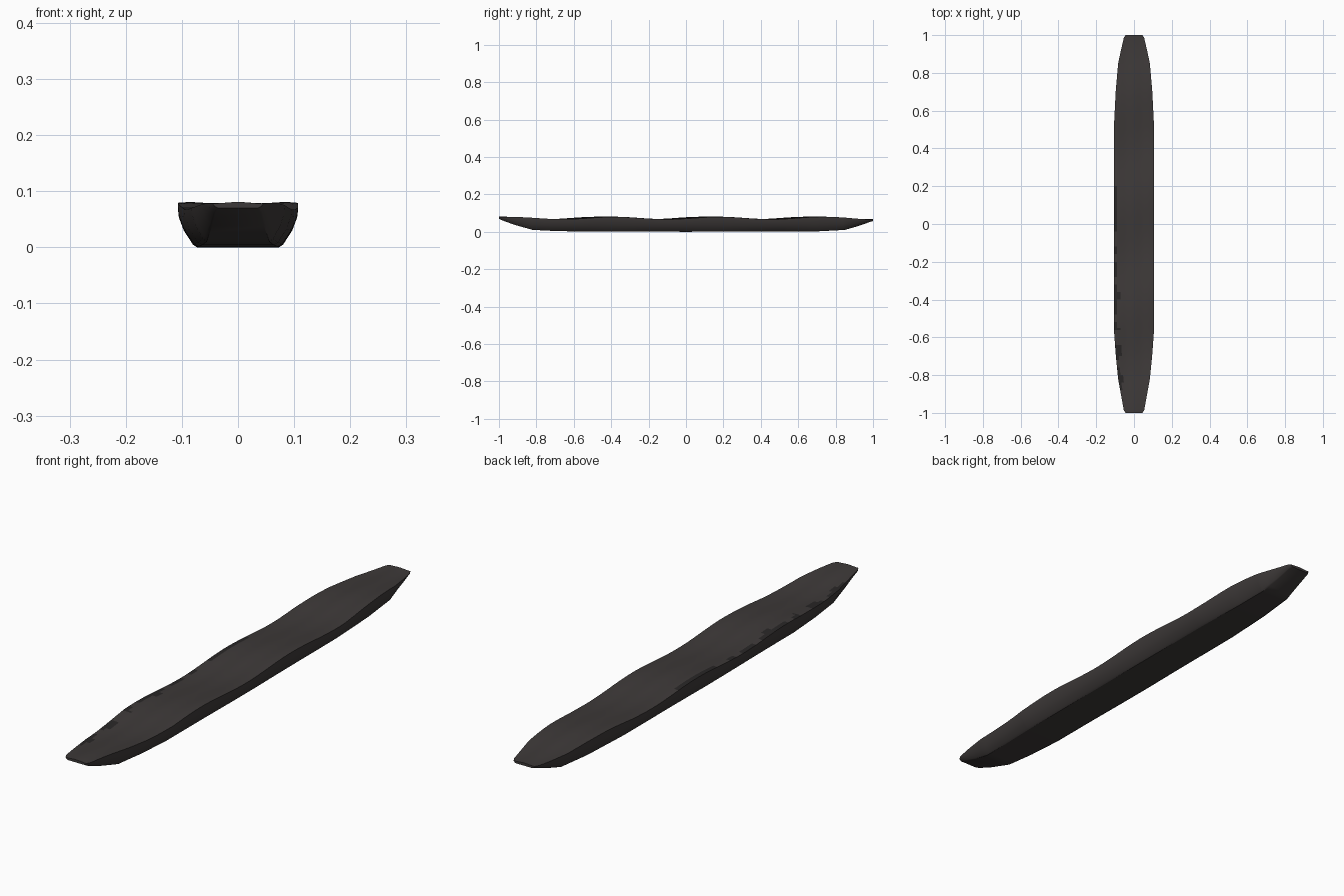
import bpy, bmesh, math, random

if "Cube" in bpy.data.objects:
    bpy.data.objects.remove(bpy.data.objects["Cube"])

random.seed(4)


def material(name, rgb):
    m = bpy.data.materials.new(name)
    m.diffuse_color = (*rgb, 1)
    m.use_nodes = True
    m.node_tree.nodes["Principled BSDF"].inputs["Base Color"].default_value = m.diffuse_color
    return m


stone = material("charcoal brown", (0.048, 0.042, 0.041))
dark = material("dark charcoal", (0.022, 0.020, 0.020))

# stations along the length: y, rim half width, keel half width, keel height
STATIONS = [(-1.0, .045, .035, .074), (-.985, .054, .040, .064),
            (-.92, .066, .046, .040), (-.82, .084, .056, .012),
            (-.7, .096, .064, .006), (-.55, .107, .071, .003),
            (0, .107, .073, .002), (.5, .107, .071, .003),
            (.7, .097, .064, .004), (.85, .084, .055, .012),
            (.92, .069, .046, .032), (.985, .054, .040, .055),
            (1.0, .045, .035, .061)]


def station(y):
    for a, b in zip(STATIONS, STATIONS[1:]):
        if y <= b[0] + 1e-6:
            t = (y - a[0]) / (b[0] - a[0])
            return [p + (q - p) * t for p, q in zip(a[1:], b[1:])]
    return STATIONS[-1][1:]


def wave(x, y):
    # gentle diagonal swell on the top surface
    swell = math.cos(2 * math.pi * (y - .13 - .45 * x) / .56)
    return .075 + .0065 * swell + .0012 * math.cos(75 * x)


ys = sorted(set([s[0] for s in STATIONS] + [round(-.96 + .04 * i, 3) for i in range(49)]))
N_TOP = 12

# slab: closed cross-sections lofted from end to end
bm = bmesh.new()
rings = []
for y in ys:
    rim, keel, low = station(y)
    pts = [(-rim + 2 * rim * i / N_TOP, wave(-rim + 2 * rim * i / N_TOP, y))
           for i in range(N_TOP + 1)]
    high = wave(rim, y)
    low = min(low, high - .008)
    h = high - low
    side = [(rim * .985, low + h * .80),
            (keel + (rim - keel) * .70, low + h * .45),
            (keel + (rim - keel) * .22, low + h * .07), (keel, low)]
    pts += side + [(-x, z) for x, z in reversed(side)]
    rings.append([bm.verts.new((x, y, z)) for x, z in pts])
n = len(rings[0])
for a, b in zip(rings, rings[1:]):
    for i in range(n):
        j = (i + 1) % n
        f = bm.faces.new((a[i], a[j], b[j], b[i]))
        # broken dark edge along the left rim
        y = (a[0].co.y + b[0].co.y) / 2
        if i == 0 and -.86 < y < .25:
            f.material_index = int(random.random() < .75)
        elif i == 1 and -.85 < y < -.3:
            f.material_index = int(random.random() < .5)
bm.faces.new(rings[0])
bm.faces.new(rings[-1])
bmesh.ops.recalc_face_normals(bm, faces=bm.faces)
bottom = min(v.co.z for v in bm.verts)
for v in bm.verts:
    v.co.z -= bottom
mesh = bpy.data.meshes.new("wavy_slab")
bm.to_mesh(mesh)
bm.free()
mesh.materials.append(stone)
mesh.materials.append(dark)
slab = bpy.data.objects.new("wavy_slab", mesh)
bpy.context.collection.objects.link(slab)
bpy.context.view_layer.objects.active = slab
slab.select_set(True)
bpy.ops.object.shade_smooth_by_angle(angle=math.radians(30))
